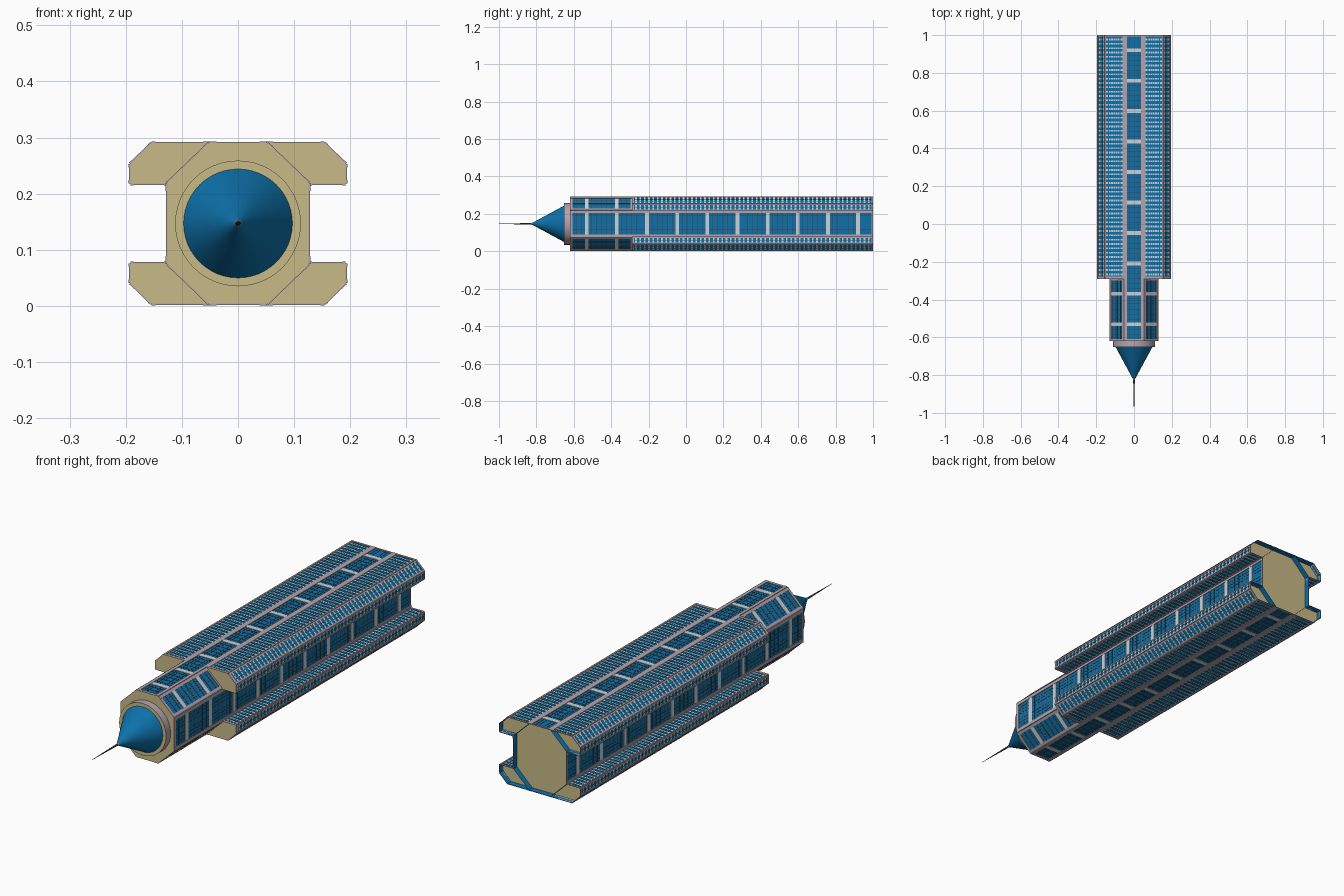
import bpy, bmesh, math
from mathutils import Matrix, Vector

if "Cube" in bpy.data.objects:
    bpy.data.objects.remove(bpy.data.objects["Cube"])

MID = 0.147          # height of the tower axis
BACK, STEP, TOP = 1.0, -0.29, -0.62


def material(name, rgb):
    m = bpy.data.materials.new(name)
    m.diffuse_color = (*rgb, 1)
    m.use_nodes = True
    m.node_tree.nodes["Principled BSDF"].inputs["Base Color"].default_value = m.diffuse_color
    return m


MATS = [material("blue_glass", (0.004, 0.165, 0.40)),
        material("mauve_frame", (0.46, 0.37, 0.41)),
        material("beige_stone", (0.58, 0.49, 0.24)),
        material("light_grey_band", (0.62, 0.65, 0.67)),
        material("dark_brown_line", (0.07, 0.05, 0.045))]
GLASS, FRAME, STONE, BAND, LINE = range(5)


def finish(name, bm, mirror=False):
    me = bpy.data.meshes.new(name)
    bm.to_mesh(me)
    bm.free()
    for m in MATS:
        me.materials.append(m)
    ob = bpy.data.objects.new(name, me)
    ob.location.z = MID
    bpy.context.collection.objects.link(ob)
    if mirror:
        mod = ob.modifiers.new("mirror", 'MIRROR')
        mod.use_axis = (True, False, True)
        mod.use_mirror_merge = False
    return ob


def cap(bm, section, y, facing):
    f = bm.faces.new([bm.verts.new((x, y, z)) for x, z in section])
    f.normal_update()
    if f.normal.y * facing < 0:
        f.normal_flip()
    f.material_index = STONE


def shell(bm, section, y0, y1, closed):
    """Open wall following a clockwise section."""
    n = len(section)
    for i in range(n if closed else n - 1):
        (ax, az), (bx, bz) = section[i], section[(i + 1) % n]
        bm.faces.new([bm.verts.new(v) for v in
                      ((ax, y0, az), (bx, y0, bz), (bx, y1, bz), (ax, y1, az))])


def slab(bm, p, q, a, b, y0, y1, depth, mat):
    """Thin plate on wall p-q between distances a and b from p."""
    p, q = Vector(p), Vector(q)
    t = (q - p).normalized()
    n = Vector((-t.y, t.x))
    pts = [p + t * a, p + t * b, p + t * b + n * depth, p + t * a + n * depth]
    lo = [bm.verts.new((v.x, y0, v.y)) for v in pts]
    hi = [bm.verts.new((v.x, y1, v.y)) for v in pts]
    faces = [bm.faces.new(lo), bm.faces.new(hi[::-1])]
    for i in range(4):
        j = (i + 1) % 4
        faces.append(bm.faces.new((lo[i], hi[i], hi[j], lo[j])))
    bmesh.ops.recalc_face_normals(bm, faces=faces)
    for f in faces:
        f.material_index = mat


def rails(bm, p, q, y0, y1, wa, wb):
    """Mauve frame along the edges and across the ends of a wall."""
    w = (Vector(q) - Vector(p)).length
    if wa:
        slab(bm, p, q, 0, wa, y0, y1, 0.003, FRAME)
    if wb:
        slab(bm, p, q, w - wb, w, y0, y1, 0.003, FRAME)
    slab(bm, p, q, wa, w - wb, y0, y0 + 0.012, 0.0025, FRAME)
    slab(bm, p, q, wa, w - wb, y1 - 0.008, y1, 0.0025, FRAME)
    return wa, w - wb


def core_wall(bm, p, q, y0, y1, wa, wb):
    a, b = rails(bm, p, q, y0, y1, wa, wb)
    for k in range(10):                      # wide light bands, fine floor lines
        y = 0.92 - 0.1612 * k
        if y0 < y < y1:
            slab(bm, p, q, a, b, y - 0.01, y + 0.01, 0.002, BAND)
        for j in range(1, 6):
            yl = y - j * 0.1612 / 6
            if y0 < yl < y1:
                slab(bm, p, q, a, b, yl - 0.0013, yl + 0.0013, 0.001, LINE)
    n = max(2, round((b - a) / 0.014))
    for i in range(1, n):                    # fine mullions
        c = a + (b - a) * i / n
        slab(bm, p, q, c - 0.0006, c + 0.0006, y0, y1, 0.0008, LINE)


def wing_wall(bm, p, q, y0, y1, wa, wb):
    a, b = rails(bm, p, q, y0, y1, wa, wb)
    count = 56
    pitch = (y1 - y0) / count
    for k in range(1, count):                # light ribs on every floor
        y = y0 + k * pitch
        slab(bm, p, q, a, b, y - 0.0045, y + 0.0045, 0.0015, BAND)
    n = max(2, round((b - a) / 0.013))
    for i in range(1, n):                    # glass strips break the ribs
        c = a + (b - a) * i / n
        slab(bm, p, q, c - 0.0018, c + 0.0018, y0 + 0.012, y1 - 0.008, 0.002, GLASS)


# Octagonal core
quarter = [(0.052, 0.143), (0.126, 0.072)]
octagon = (quarter + [(x, -z) for x, z in quarter[::-1]]
           + [(-x, -z) for x, z in quarter] + [(-x, z) for x, z in quarter[::-1]])
bm = bmesh.new()
shell(bm, octagon, TOP, BACK, True)
bmesh.ops.recalc_face_normals(bm, faces=bm.faces[:])
for f in bm.faces:
    c = f.calc_center_median()
    if f.normal.x * c.x + f.normal.z * c.z < 0:
        f.normal_flip()
cap(bm, octagon, TOP, -1)
cap(bm, octagon, BACK - 0.025, 1)
finish("core_tower", bm)

# Core facades, one quarter mirrored
bm = bmesh.new()
core_wall(bm, (0, 0.143), quarter[0], TOP, BACK, 0, 0.014)
core_wall(bm, quarter[0], quarter[1], TOP, STEP, 0.012, 0.012)
core_wall(bm, quarter[1], (0.126, 0), TOP, BACK, 0.014, 0)
finish("core_facade", bm, True)

# Corner wings, one mirrored to four
wing = [(0.052, 0.143), (0.154, 0.143), (0.192, 0.106), (0.192, 0.071), (0.126, 0.071)]
bm = bmesh.new()
shell(bm, wing, STEP, BACK, False)
for f in bm.faces:
    f.normal_update()
    n = f.normal
    if n.x + n.z < 0 and abs(n.z) < 0.99 or (abs(n.z) > 0.99 and
                                             n.z * (f.calc_center_median().z - 0.1) < 0):
        f.normal_flip()
cap(bm, wing, STEP, -1)
cap(bm, wing, BACK - 0.025, 1)
finish("corner_wings", bm, True)

bm = bmesh.new()
widths = [(0.010, 0.007), (0.006, 0.006), (0.006, 0.006), (0.006, 0.006)]
for i, (wa, wb) in enumerate(widths):
    wing_wall(bm, wing[i], wing[i + 1], STEP, BACK, wa, wb)
finish("wing_facades", bm, True)


# Round crown parts along the axis
def turned(name, r1, r2, y0, y1, mat, front=None, sides=48):
    bm = bmesh.new()
    m = Matrix.Translation((0, (y0 + y1) / 2, 0)) @ Matrix.Rotation(math.pi / 2, 4, 'X')
    bmesh.ops.create_cone(bm, cap_ends=True, segments=sides, radius1=r1,
                          radius2=r2, depth=y0 - y1, matrix=m)
    for f in bm.faces:
        f.normal_update()
        f.material_index = front if front is not None and f.normal.y < -0.99 else mat
    ob = finish(name, bm)
    bpy.ops.object.select_all(action='DESELECT')
    ob.select_set(True)
    bpy.context.view_layer.objects.active = ob
    bpy.ops.object.shade_smooth_by_angle(angle=math.radians(35))


turned("crown_collar", 0.112, 0.112, TOP, -0.652, FRAME, STONE)
turned("cone_roof", 0.097, 0.006, -0.652, -0.82, GLASS)
turned("spire_base", 0.008, 0.005, -0.81, -0.826, FRAME, LINE, 16)
turned("spire_needle", 0.0045, 0.0006, -0.82, -1.0, LINE, None, 12)
